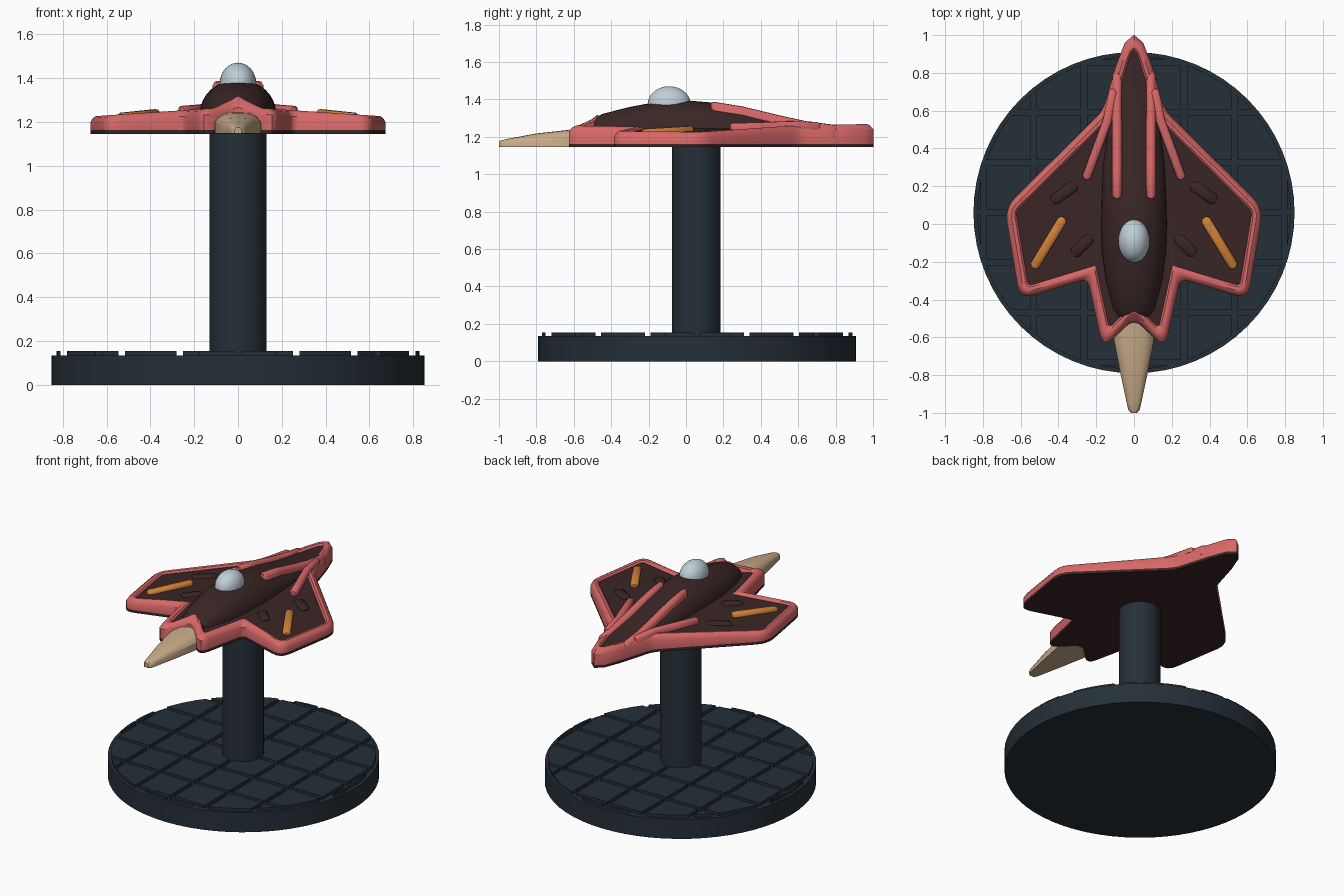
import bpy, bmesh
from math import sin, cos, pi, radians, hypot
from mathutils import Vector as V

cube = bpy.data.objects.get("Cube")
if cube:
    bpy.data.objects.remove(cube)


def material(name, *rgb):
    m = bpy.data.materials.new(name)
    m.use_nodes = True
    m.diffuse_color = (*rgb, 1)
    m.node_tree.nodes["Principled BSDF"].inputs["Base Color"].default_value = (*rgb, 1)
    return m


NAVY = material("dark slate", .018, .029, .039)
BROWN = material("dark brown", .042, .019, .019)
RED = material("coral red", .68, .135, .135)
TAN = material("tan", .58, .41, .25)
ORANGE = material("orange", .64, .22, .04)
GLASS = material("pale blue glass", .52, .62, .68)


def finish(name, bm, mats, mirror=False, angle=35):
    bmesh.ops.recalc_face_normals(bm, faces=bm.faces)
    me = bpy.data.meshes.new(name)
    bm.to_mesh(me)
    bm.free()
    for m in mats:
        me.materials.append(m)
    ob = bpy.data.objects.new(name, me)
    bpy.context.collection.objects.link(ob)
    if mirror:
        ob.modifiers.new("Mirror", "MIRROR")
    bpy.ops.object.select_all(action="DESELECT")
    ob.select_set(True)
    bpy.context.view_layer.objects.active = ob
    bpy.ops.object.shade_smooth_by_angle(angle=radians(angle))
    return ob


def loft(bm, rings, caps=True):
    """Skin a list of closed rings; returns the vertices and the side faces per step."""
    vs = [[bm.verts.new(p) for p in r] for r in rings]
    steps = []
    for a, b in zip(vs, vs[1:]):
        n = len(a)
        steps.append([bm.faces.new((a[i], a[(i + 1) % n], b[(i + 1) % n], b[i])) for i in range(n)])
    if caps:
        bm.faces.new(vs[0])
        bm.faces.new(vs[-1])
    return vs, steps


def disc(name, radius, y, z0, z1, mat, sides=64):
    bm = bmesh.new()
    loft(bm, [[V((radius * cos(2 * pi * i / sides), y + radius * sin(2 * pi * i / sides), z))
               for i in range(sides)] for z in (z0, z1)])
    return finish(name, bm, [mat])


def strip(name, path, width, height, mat, mirror=True):
    """Raised bar with rounded shoulders; path points lie on its top line."""
    pts = [V(p) for p in path]
    first = (pts[0] - pts[1]).normalized() * width * .6
    last = (pts[-1] - pts[-2]).normalized() * width * .6
    spine = [(pts[0] + first, .5)] + [(p, 1) for p in pts] + [(pts[-1] + last, .5)]
    rings = []
    for i, (p, s) in enumerate(spine):
        t = spine[min(i + 1, len(spine) - 1)][0] - spine[max(i - 1, 0)][0]
        n = V((-t.y, t.x, 0)).normalized() * width * s
        drop = (1 - s) * .012
        rings.append([p + n * a - V((0, 0, b * height + drop)) for a, b in
                      ((-1, 1), (-1, .3), (-.6, .04), (0, 0), (.6, .04), (1, .3), (1, 1))])
    bm = bmesh.new()
    loft(bm, rings)
    return finish(name, bm, [mat], mirror, 50)


# Stand: disc, raised paving tiles and pillar
CY = .06
disc("base_disc", .85, CY, 0, .135, NAVY)
disc("pillar", .13, CY - .005, .13, 1.15, NAVY, 48)

PITCH, GAP = .265, .015
tiles = bmesh.new()
for ix in range(-4, 4):
    for iy in range(-4, 4):
        cell = bmesh.new()
        bmesh.ops.create_circle(cell, cap_ends=True, radius=.83, segments=64)
        for axis, k in ((V((1, 0, 0)), ix), (V((0, 1, 0)), iy)):
            for edge, side in ((k * PITCH + GAP, -1), ((k + 1) * PITCH - GAP, 1)):
                bmesh.ops.bisect_plane(cell, geom=cell.verts[:] + cell.edges[:] + cell.faces[:],
                                       plane_co=axis * edge, plane_no=axis * side, clear_outer=True)
        for f in cell.faces:
            loft(tiles, [[v.co + V((0, CY, z)) for v in f.verts] for z in (.13, .155)])
        cell.free()
finish("base_tiles", tiles, [NAVY])

# Hull: swept-wing outline (x, y, corner rounding), mirrored to a full loop
half = [(0, -.5, .06), (.165, -.66, .08), (.245, -.29, .04), (.605, -.4, .08),
        (.685, .085, .08), (.165, .6, .05), (0, 1.17, .35)]
outline = half + [(-x, y, d) for x, y, d in half[-2:0:-1]]


def inset_loop(inset):
    pts = [V((x, y)) for x, y, d in outline]
    n, sharp, loop = len(pts), [], []
    for i, p in enumerate(pts):
        a, b = (p - pts[i - 1]).normalized(), (pts[(i + 1) % n] - p).normalized()
        na, nb = V((-a.y, a.x)), V((-b.y, b.x))
        sharp.append(p + (na + nb) * inset / (1 + na.dot(nb)))
    for i, p in enumerate(sharp):
        d = outline[i][2] * (1 - inset / .08)
        a = p + (sharp[i - 1] - p).normalized() * d
        b = p + (sharp[(i + 1) % n] - p).normalized() * d
        for t in (0, .25, .5, .75, 1):
            loop.append(a * (1 - t) ** 2 + p * 2 * t * (1 - t) + b * t * t)
    return loop


def wing_top(x):
    return 1.225 + .045 * (1 - abs(x) / .67)


def hull_ring(inset, drop, peak=.05):
    return [V((p.x, p.y, wing_top(p.x) - drop + peak * max(0, 1 - hypot(p.x, p.y + .47) / .1)))
            for p in inset_loop(inset)]


bm = bmesh.new()
flat = [[V((p.x, p.y, z)) for p in inset_loop(0)] for z in (1.145, 1.163)]
vs, steps = loft(bm, flat + [hull_ring(0, .028), hull_ring(.013, .008), hull_ring(.028, 0),
                             hull_ring(.046, .003), hull_ring(.056, .014, 0)], caps=False)
for faces in steps[1:]:
    for f in faces:
        f.material_index = 1
bm.faces.new(vs[0])
low, high = 2, 5 * (len(half) - 1) + 2
bm.faces.new(vs[-1][low:high + 1])
bm.faces.new(vs[-1][high:] + vs[-1][:low + 1])
finish("winged_hull", bm, [BROWN, RED])

# Fuselage: domed sections along y (y, half width, top)
sections = [(-.49, .085, 1.295), (-.45, .11, 1.322), (-.3, .15, 1.36), (-.15, .17, 1.388),
            (0, .175, 1.395), (.12, .172, 1.385), (.3, .165, 1.35), (.5, .14, 1.3),
            (.7, .1, 1.268), (.9, .03, 1.255)]
bm = bmesh.new()
loft(bm, [[V((w * cos(pi * i / 16), y, 1.235 + (top - 1.235) * sin(pi * i / 16))) for i in range(17)]
          for y, w, top in sections])
finish("fuselage", bm, [BROWN], angle=45)

# Canopy
bm = bmesh.new()
bmesh.ops.create_uvsphere(bm, u_segments=32, v_segments=16, radius=1)
canopy = finish("canopy", bm, [GLASS], angle=60)
canopy.scale = (.083, .115, .095)
canopy.location = (0, -.09, 1.375)

# Tapered tan spike (y, half width, top)
spike = [(-1, .016, 1.175), (-.985, .03, 1.182), (-.95, .038, 1.19), (-.8, .07, 1.218),
         (-.62, .105, 1.238), (-.48, .105, 1.245)]
bm = bmesh.new()
loft(bm, [[V((w * a, y, 1.147 + (top - 1.147) * b)) for a, b in
           ((-1, 0), (-1, .55), (-.85, .8), (-.55, .98), (0, 1), (.55, .98), (.85, .8), (1, .55), (1, 0))]
          for y, w, top in spike])
finish("front_spike", bm, [TAN], angle=30)

# Raised bars on the fuselage and wings
strip("spine_rail", [(.09, .15, 1.387), (.09, .3, 1.363), (.09, .5, 1.315), (.09, .65, 1.282),
                     (.088, .79, 1.265)], .026, .07, RED)
strip("shoulder_rail", [(.25, .25, 1.274), (.195, .4, 1.278), (.14, .55, 1.284), (.11, .7, 1.28)],
      .024, .04, RED)
strip("wing_light", [(.38, .02, 1.258), (.525, -.22, 1.243)], .026, .03, ORANGE)
strip("wing_ridge", [(.32, .2, 1.246), (.42, .13, 1.242)], .03, .02, BROWN)
strip("inner_wing_ridge", [(.24, -.08, 1.252), (.31, -.15, 1.248)], .03, .02, BROWN)
